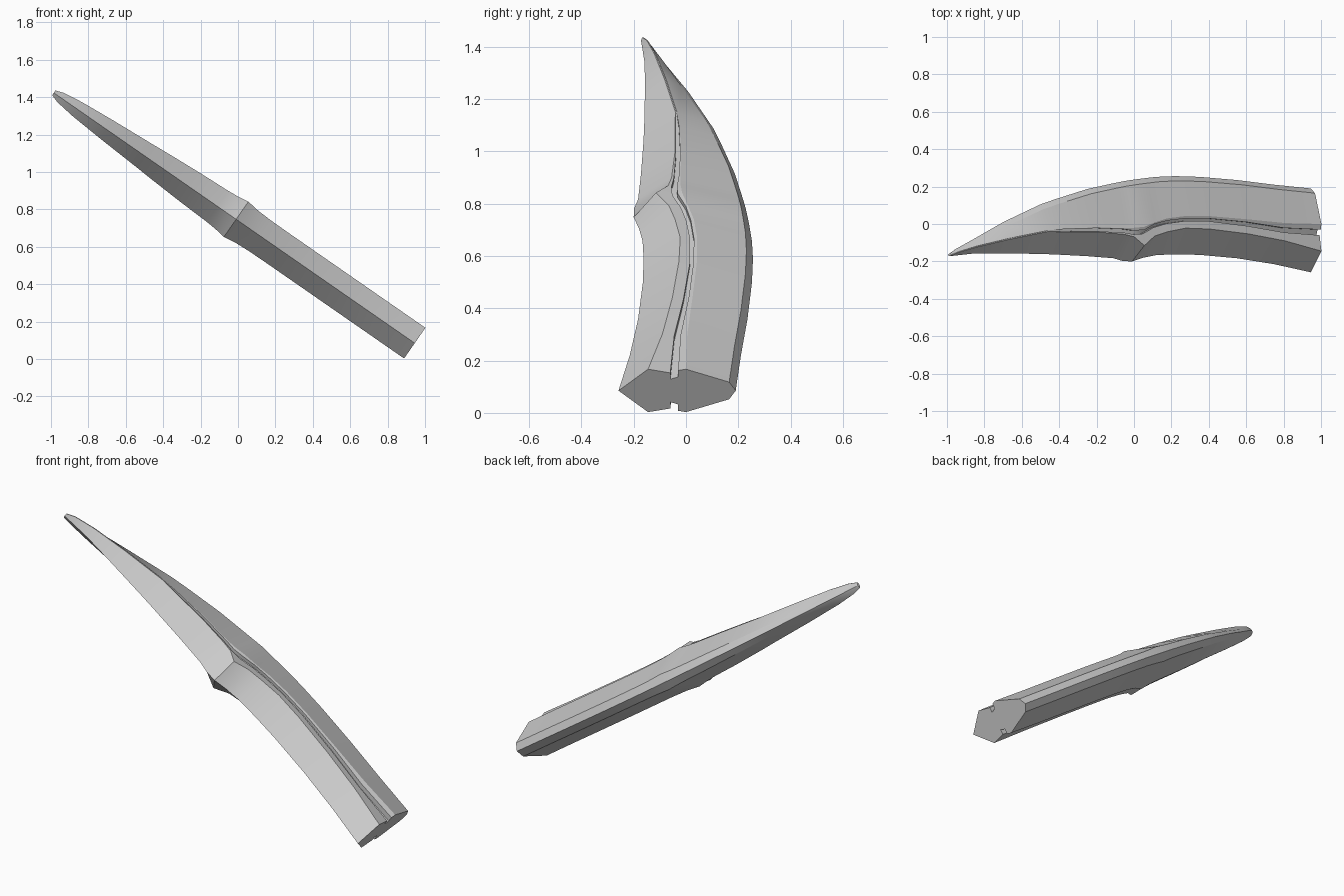
import bpy, bmesh
from mathutils import Vector

# Stations from butt to tip: axis x, front edge y, front ridge y, groove centre y,
# rear ridge y, rear edge y, half thickness, groove half width
STATIONS = [
    (.945, -.258, -.145, -.045, .000, .190, .100, .015),
    (.75, -.215, -.090, -.033, .005, .210, .100, .012),
    (.55, -.183, -.052, .000, .025, .235, .100, .010),
    (.35, -.165, -.027, .022, .042, .252, .100, .007),
    (.22, -.162, -.022, .023, .043, .256, .100, .007),
    (.12, -.166, -.042, .010, .030, .252, .101, .008),
    (.05, -.180, -.065, -.010, .008, .244, .105, .009),
    (-.01, -.200, -.115, -.042, -.015, .236, .115, .010),
    (-.06, -.198, -.068, -.045, -.020, .228, .106, .010),
    (-.11, -.183, -.055, -.037, -.022, .218, .101, .009),
    (-.25, -.172, -.043, -.030, -.018, .187, .094, .008),
    (-.42, -.163, -.043, -.033, -.025, .133, .082, .006),
    (-.50, -.160, -.040, -.037, -.034, .105, .075, .001),
    (-.70, -.157, -.082, -.079, -.076, .010, .060, .001),
    (-.86, -.158, -.122, -.119, -.116, -.082, .045, .001),
    (-.95, -.168, -.150, -.148, -.146, -.132, .030, .0005),
    (-.985, -.172, -.167, -.165, -.163, -.157, .015, .0005),
]
NORMAL = Vector((.57, 0, .82))  # thickness direction of the tilted body


def section(x, front, ridge, groove, rear_ridge, rear, h, w):
    """Closed ring of one cross-section, mirrored through its mid plane."""
    bevel = min(.025, .3 * (rear - rear_ridge))
    left = h - .2 * (groove - w - ridge)
    right = h - .2 * (rear_ridge - groove - w)
    depth = 2 * w
    half = [(ridge, h), (groove - w, left), (groove - w, left - depth),
            (groove + w, right - depth), (groove + w, right),
            (rear_ridge, h), (rear - bevel, .4 * h)]
    ring = [(front, 0)] + half + [(rear, 0)] + [(y, -t) for y, t in reversed(half)]
    centre = Vector((x, 0, .085 + (.945 - x) * .6935))
    return [centre + Vector((0, y, 0)) + NORMAL * t for y, t in ring]


# Curved blade with grip, swollen guard and grooves on both sides
bm = bmesh.new()
rings = [[bm.verts.new(p) for p in section(*s)] for s in STATIONS]
for a, b in zip(rings, rings[1:]):
    for i in range(len(a)):
        j = (i + 1) % len(a)
        bm.faces.new((a[i], a[j], b[j], b[i]))

# Flat butt and small blunt tip
bm.faces.new(rings[0])
bm.faces.new(rings[-1])
bmesh.ops.recalc_face_normals(bm, faces=bm.faces)

mesh = bpy.data.meshes.new("curved_blade")
bm.to_mesh(mesh)
bm.free()
blade = bpy.data.objects.new("curved_blade", mesh)
bpy.context.collection.objects.link(blade)
bpy.context.view_layer.objects.active = blade
blade.select_set(True)
bpy.ops.object.shade_smooth_by_angle(angle=.4)
